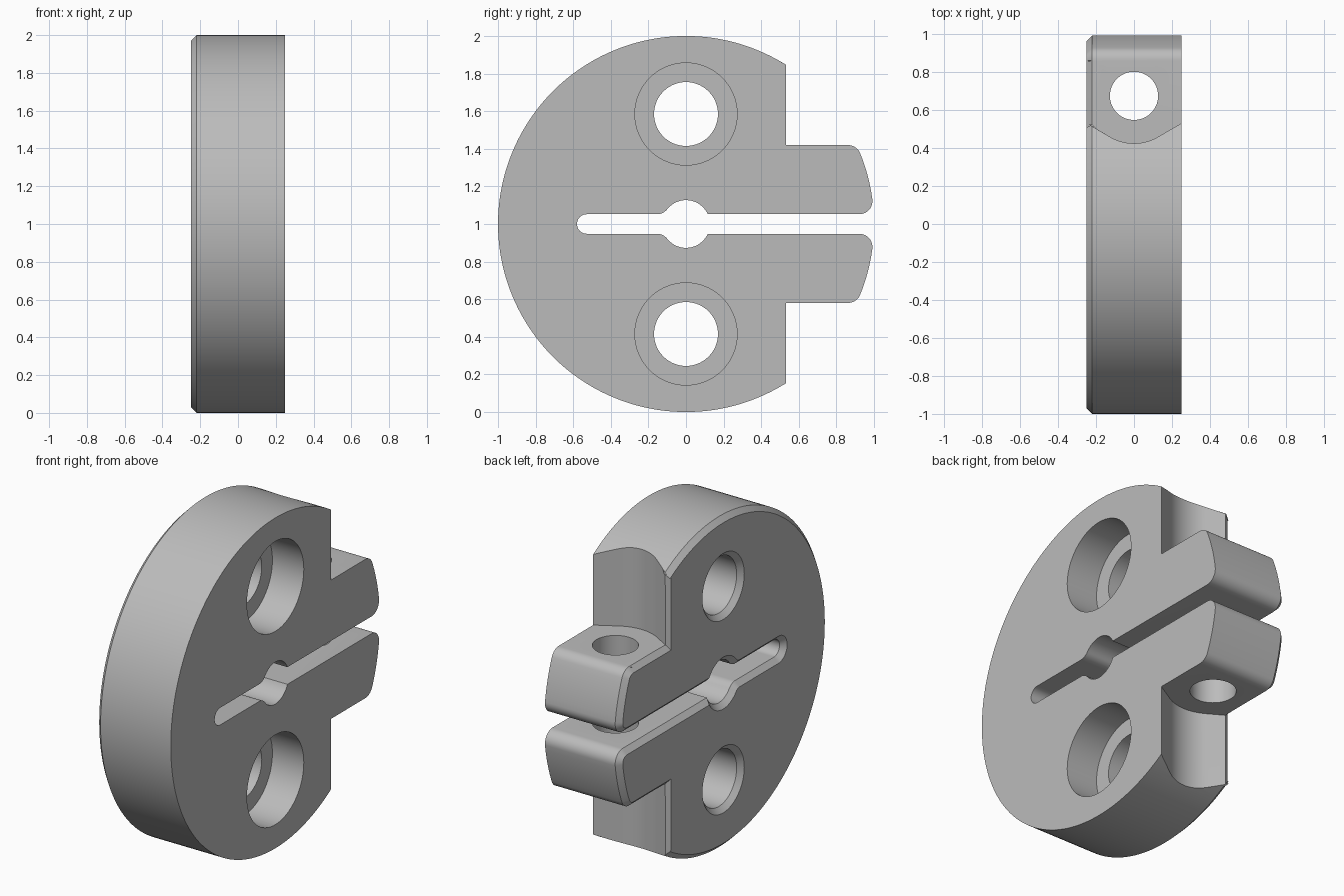
import bpy, bmesh
from math import sin, cos, asin, atan2, sqrt, radians, degrees, pi

cube = bpy.data.objects.get("Cube")
if cube:
    bpy.data.objects.remove(cube)

HALF = 0.25      # half thickness
SLOT = 0.052     # half height of the slot
LUG = 0.42       # lug reach above and below the middle
CHAMFER = 0.03

steel = bpy.data.materials.new("grey steel")
steel.use_nodes = True
grey = (0.5, 0.5, 0.5, 1)
steel.diffuse_color = grey
steel.node_tree.nodes["Principled BSDF"].inputs["Base Color"].default_value = grey


def arc(cx, cy, r, start, end, n):
    steps = [radians(start + (end - start) * i / n) for i in range(n + 1)]
    return [(cx + r * cos(a), cy + r * sin(a)) for a in steps]


def prism(name, points, low, high, axis):
    """Extrude a closed outline along x (points are y, z) or z (points are x, y)."""
    bm = bmesh.new()
    place = (lambda p, d: (d, p[0], p[1])) if axis == "x" else (lambda p, d: (p[0], p[1], d))
    face = bm.faces.new([bm.verts.new(place(p, low)) for p in points])
    new = bmesh.ops.extrude_face_region(bm, geom=[face])["geom"]
    for v in new:
        if isinstance(v, bmesh.types.BMVert):
            v.co["xyz".index(axis)] = high
    bmesh.ops.recalc_face_normals(bm, faces=bm.faces)
    mesh = bpy.data.meshes.new(name)
    bm.to_mesh(mesh)
    bm.free()
    mesh.materials.append(steel)
    obj = bpy.data.objects.new(name, mesh)
    bpy.context.collection.objects.link(obj)
    return obj


def circle(cx, cy, r, n=64):
    return arc(cx, cy, r, 0, 360, n)[:-1]


# Upper half of the outline: slot, centre bore, lug, step, disc rim
bore, fillet = 0.127, 0.07
fz = SLOT + fillet
fy = -sqrt((bore + fillet) ** 2 - fz ** 2)
meet = degrees(atan2(fz, fy))
inner_y = sqrt((1 - fillet) ** 2 - fz ** 2)
inner_a = degrees(atan2(fz, inner_y))
top_z = LUG - fillet
top_y = sqrt((1 - fillet) ** 2 - top_z ** 2)
top_a = degrees(atan2(top_z, top_y))

upper = arc(-0.58 + SLOT, 0, SLOT, 180, 90, 10)
upper += arc(fy, fz, fillet, -90, meet - 180, 8)
upper += arc(0, 0, bore, meet, degrees(asin(SLOT / bore)), 20)[1:]
upper += arc(inner_y, fz, fillet, -90, inner_a, 10)
upper += arc(0, 0, 1, inner_a, top_a, 8)[1:]
upper += arc(top_y, top_z, fillet, top_a, 90, 8)[1:]
upper += [(0.6, LUG)]
upper += arc(0, 0, 1, degrees(atan2(0.8, 0.6)), 180, 72)
lower = [(y, -z) for y, z in reversed(upper[1:-1])]
body = prism("clamp_disc", [(y, z + 1) for y, z in upper + lower], -HALF, HALF, "x")

# Cutters: bolt holes, counterbores, curved relief walls, clamp screw hole
cutters = []
relief = [(-0.4, 0.6175)] + arc(0, 0.675, 0.25, 240, 300, 20) + [(0.4, 0.6175), (0.4, 1.2), (-0.4, 1.2)]
for label, side in (("upper", 1), ("lower", -1)):
    z = 1 + side * 0.585
    cutters.append(prism(label + "_bolt_hole_cutter", circle(0, z, 0.17), -0.4, 0.4, "x"))
    cutters.append(prism(label + "_counterbore_cutter", circle(0, z, 0.272), 0.04, 0.4, "x"))
    cutters.append(prism(label + "_relief_cutter", relief, 1 + side * LUG, 1 + side * 1.2, "z"))
cutters.append(prism("screw_hole_cutter", circle(0, 0.675, 0.127), 0.5, 1.5, "z"))
for cutter in cutters:
    mod = body.modifiers.new(cutter.name, "BOOLEAN")
    mod.operation = "DIFFERENCE"
    mod.solver = "EXACT"
    mod.object = cutter

# Bake the cuts, then drop the cutters
graph = bpy.context.evaluated_depsgraph_get()
mesh = bpy.data.meshes.new_from_object(body.evaluated_get(graph))
body.modifiers.clear()
body.data = mesh
for cutter in cutters:
    bpy.data.objects.remove(cutter)

# Chamfer every edge around the -x face
bm = bmesh.new()
bm.from_mesh(mesh)
bmesh.ops.remove_doubles(bm, verts=bm.verts, dist=0.0002)
rim = [e for e in bm.edges
       if all(v.co.x < -HALF + 0.001 for v in e.verts)
       and len(e.link_faces) == 2 and e.calc_face_angle(0) > 0.5]
bmesh.ops.bevel(bm, geom=rim, offset=CHAMFER, offset_type="OFFSET",
                segments=1, profile=0.5, affect="EDGES", clamp_overlap=False)
bm.to_mesh(mesh)
bm.free()

bpy.ops.object.select_all(action="DESELECT")
body.select_set(True)
bpy.context.view_layer.objects.active = body
bpy.ops.object.shade_smooth_by_angle(angle=pi / 7)
